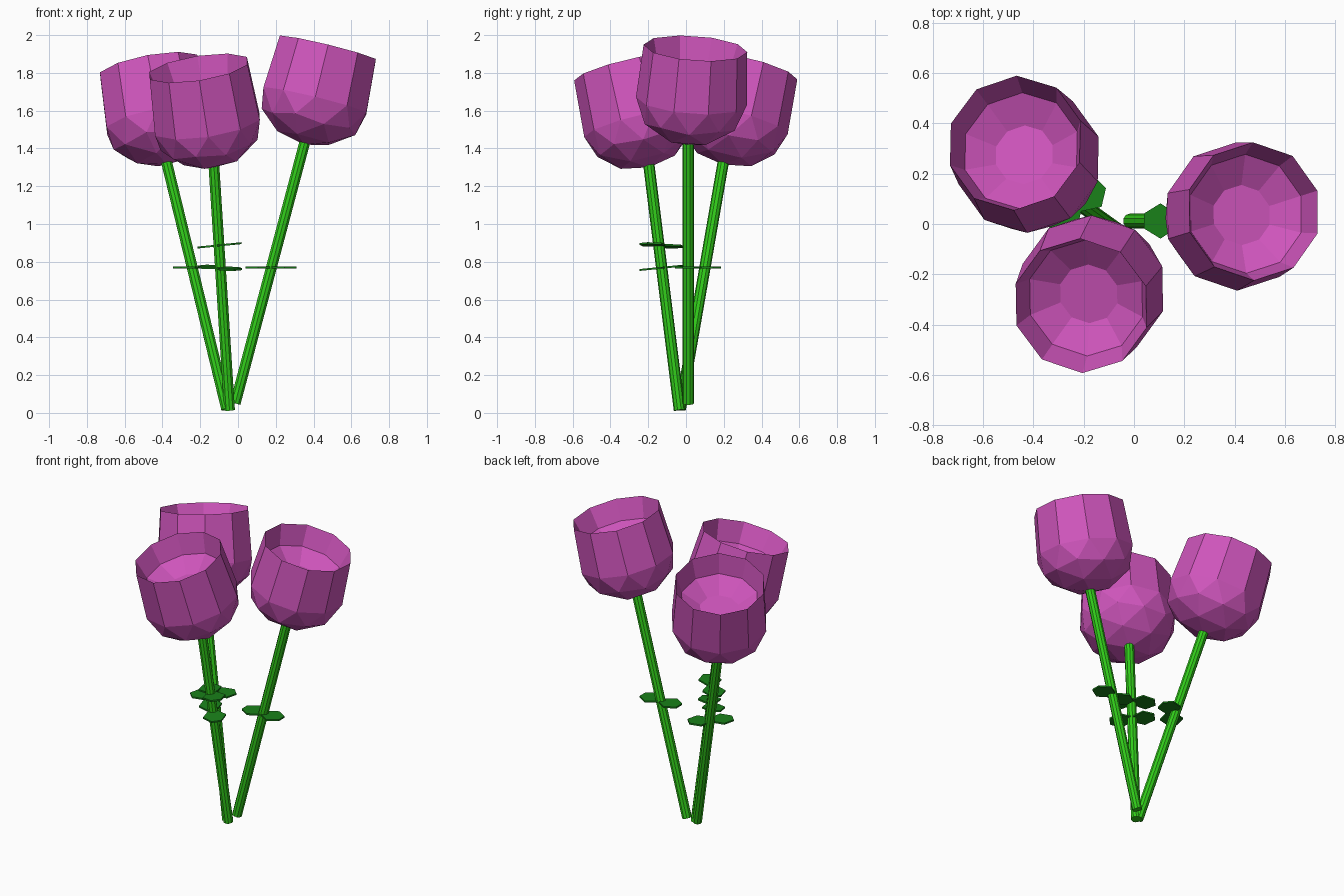
import bpy, bmesh, math
from mathutils import Vector, Matrix

if "Cube" in bpy.data.objects:
    bpy.data.objects.remove(bpy.data.objects["Cube"])


def material(name, rgb):
    m = bpy.data.materials.new(name)
    m.diffuse_color = (*rgb, 1)
    m.use_nodes = True
    m.node_tree.nodes["Principled BSDF"].inputs["Base Color"].default_value = m.diffuse_color
    return m


PINK = material("petal_pink", (0.62, 0.09, 0.5))
GREEN = material("stem_green", (0.03, 0.6, 0.01))
DARK = material("leaf_green", (0.01, 0.22, 0.01))


def finish(bm, name, mat, matrix):
    bmesh.ops.transform(bm, matrix=matrix, verts=bm.verts)
    mesh = bpy.data.meshes.new(name)
    bm.to_mesh(mesh)
    bm.free()
    mesh.materials.append(mat)
    ob = bpy.data.objects.new(name, mesh)
    bpy.context.collection.objects.link(ob)


def along(start, direction):
    # frame with local z along the direction
    q = Vector((0, 0, 1)).rotation_difference(Vector(direction))
    return Matrix.Translation(start) @ q.to_matrix().to_4x4()


def stem(name, a, b):
    a, b = Vector(a), Vector(b)
    bm = bmesh.new()
    length = (b - a).length
    bmesh.ops.create_cone(bm, cap_ends=True, segments=10, radius1=0.03,
                          radius2=0.03, depth=length)
    bmesh.ops.translate(bm, verts=bm.verts, vec=(0, 0, length / 2))
    finish(bm, name, GREEN, along(a, b - a))


def extend(bm, edges, radius, z):
    # extrude the open ring to a new radius and height
    geom = bmesh.ops.extrude_edge_only(bm, edges=edges)["geom"]
    for v in geom:
        if isinstance(v, bmesh.types.BMVert):
            d = v.co.xy.normalized() * radius
            v.co = (d.x, d.y, z)
    return [e for e in geom if isinstance(e, bmesh.types.BMEdge)]


def bloom(name, base, rim):
    base, rim = Vector(base), Vector(rim)
    h = (rim - base).length
    bm = bmesh.new()
    # faceted lower bowl
    bmesh.ops.create_icosphere(bm, subdivisions=2, radius=1)
    bmesh.ops.delete(bm, geom=[v for v in bm.verts if v.co.z > 0.05],
                     context='VERTS')
    for v in bm.verts:
        v.co = (v.co.x * 0.295, v.co.y * 0.295, (v.co.z + 1) * 0.24)
    # upright wall, inner wall and sunken floor
    ring = [e for e in bm.edges if e.is_boundary]
    ring = extend(bm, ring, 0.275, h)
    ring = extend(bm, ring, 0.237, h - 0.13)
    ring = extend(bm, ring, 0.12, h - 0.2)
    bmesh.ops.contextual_create(bm, geom=ring)
    bmesh.ops.recalc_face_normals(bm, faces=bm.faces)
    finish(bm, name, PINK, along(base, rim - base))


def leaf_pair(name, centre, angle, tilt_x=0, tilt_y=0):
    outline = [(0, -0.025), (0.07, -0.07), (0.135, -0.03),
               (0.135, 0.03), (0.07, 0.07), (0, 0.025)]
    tilt = Matrix.Rotation(tilt_x, 4, 'X') @ Matrix.Rotation(tilt_y, 4, 'Y')
    for i in range(2):
        bm = bmesh.new()
        f = bm.faces.new([bm.verts.new((x, y, -0.005)) for x, y in outline])
        top = bmesh.ops.extrude_face_region(bm, geom=[f])["geom"]
        for v in top:
            if isinstance(v, bmesh.types.BMVert):
                v.co.z += 0.01
        bmesh.ops.recalc_face_normals(bm, faces=bm.faces)
        turn = Matrix.Rotation(math.radians(angle) + i * math.pi, 4, 'Z')
        finish(bm, f"{name}_{i + 1}", DARK,
               Matrix.Translation(centre) @ tilt @ turn)


# stem foot, bloom base, rim centre
flowers = {
    "right": ((-0.015, 0.012, 0.05), (0.35, 0.012, 1.42), (0.475, 0.05, 1.93)),
    "front": ((-0.045, -0.035, 0.015), (-0.127, -0.195, 1.30), (-0.21, -0.325, 1.825)),
    "back": ((-0.06, -0.03, 0.02), (-0.375, 0.195, 1.315), (-0.472, 0.322, 1.83)),
}
for side, (foot, base, rim) in flowers.items():
    end = Vector(base) + (Vector(base) - Vector(foot)).normalized() * 0.02
    stem(side + "_stem", foot, end)
    bloom(side + "_bloom", base, rim)

# small paired leaves on the stems
leaf_pair("right_leaf", (0.175, 0.012, 0.77), 0)
leaf_pair("back_leaf", (-0.228, 0.068, 0.77), 45)
leaf_pair("front_low_leaf", (-0.095, -0.13, 0.768), -45, tilt_x=0.1)
leaf_pair("front_high_leaf", (-0.098, -0.13, 0.887), -45, tilt_y=-0.1)
